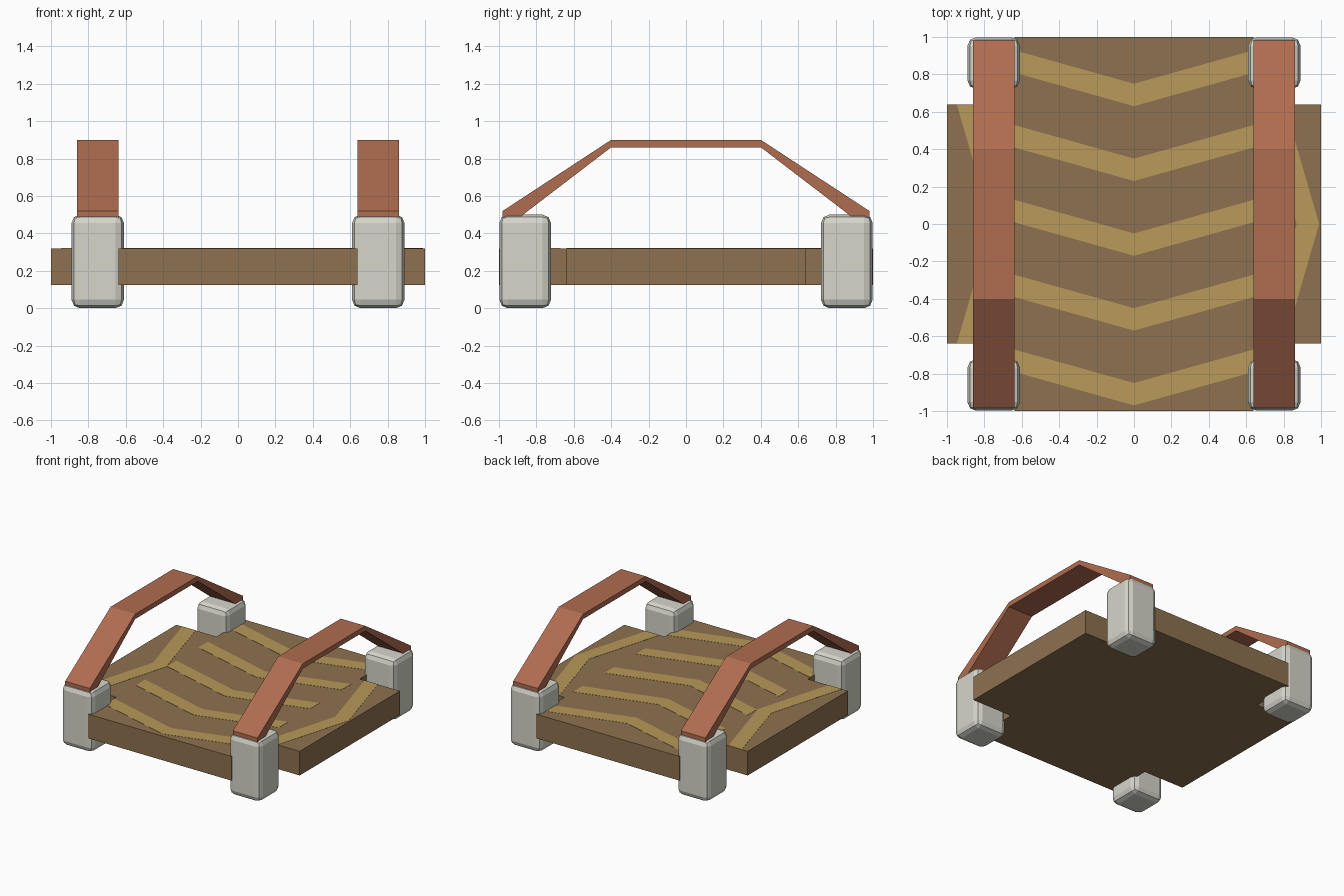
import bpy, bmesh
from mathutils import Vector

if "Cube" in bpy.data.objects:
    bpy.data.objects.remove(bpy.data.objects["Cube"])


def material(name, rgb):
    m = bpy.data.materials.new(name)
    m.diffuse_color = (*rgb, 1)
    m.use_nodes = True
    m.node_tree.nodes["Principled BSDF"].inputs["Base Color"].default_value = m.diffuse_color
    return m


BROWN = material("brown_board", (0.27, 0.165, 0.08))
GOLD = material("gold_stripe", (0.48, 0.32, 0.10))
RUST = material("rust_handle", (0.43, 0.15, 0.08))
STONE = material("pale_post", (0.67, 0.67, 0.60))


def finish(name, bm, mat):
    bmesh.ops.recalc_face_normals(bm, faces=bm.faces)
    mesh = bpy.data.meshes.new(name)
    bm.to_mesh(mesh)
    bm.free()
    mesh.materials.append(mat)
    obj = bpy.data.objects.new(name, mesh)
    bpy.context.collection.objects.link(obj)
    return obj


def prism(name, points, offset, mat):
    """Extrude a closed outline by the given offset."""
    bm = bmesh.new()
    face = bm.faces.new([bm.verts.new(p) for p in points])
    new = bmesh.ops.extrude_face_region(bm, geom=[face])["geom"]
    verts = [g for g in new if isinstance(g, bmesh.types.BMVert)]
    bmesh.ops.translate(bm, verts=verts, vec=Vector(offset))
    return finish(name, bm, mat)


# Board with square notches at its four corners
A = 0.64
outline = [(-A, -1), (A, -1), (A, -A), (1, -A), (1, A), (A, A),
           (A, 1), (-A, 1), (-A, A), (-1, A), (-1, -A), (-A, -A)]
prism("board", [(x, y, 0.125) for x, y in outline], (0, 0, 0.195), BROWN)


def chevron(name, tip, width, slope, along_x):
    """Flat V stripe on the board, 'tip' is the lower edge at the fold."""
    pts = []
    for edge, order in ((tip, (-A, 0, A)), (tip + width, (A, 0, -A))):
        for u in order:
            v = edge + slope * abs(u)
            pts.append((v, u, 0.32) if along_x else (u, v, 0.32))
    prism(name, pts, (0, 0, 0.0015), GOLD)


# Five stripes down the middle and one on each side wing
for i in range(5):
    chevron(f"middle_stripe_{i + 1}", -0.97 + 0.4 * i, 0.12, 0.28, False)
chevron("right_wing_stripe", 0.87, 0.12, -0.29, True)
chevron("left_wing_stripe", -0.762, 0.12, -0.29, True)

# Rounded posts at the corners
for sx, side in ((-1, "left"), (1, "right")):
    for sy, end in ((-1, "front"), (1, "back")):
        bm = bmesh.new()
        bmesh.ops.create_cube(bm, size=1)
        bmesh.ops.scale(bm, verts=bm.verts, vec=(0.28, 0.276, 0.5))
        bmesh.ops.translate(bm, verts=bm.verts, vec=(0.75 * sx, 0.86 * sy, 0.25))
        bmesh.ops.bevel(bm, geom=bm.edges[:], offset=0.045, segments=2,
                        profile=0.5, affect='EDGES')
        finish(f"{end}_{side}_post", bm, STONE)

# Bent strap handles running front to back
half = [(0.4, 0.90), (0.98, 0.52), (0.98, 0.47), (0.91, 0.47), (0.4, 0.86)]
profile = half + [(-y, z) for y, z in reversed(half)]
for x, side in ((-0.86, "left"), (0.64, "right")):
    prism(f"{side}_handle", [(x, y, z) for y, z in profile], (0.22, 0, 0), RUST)
